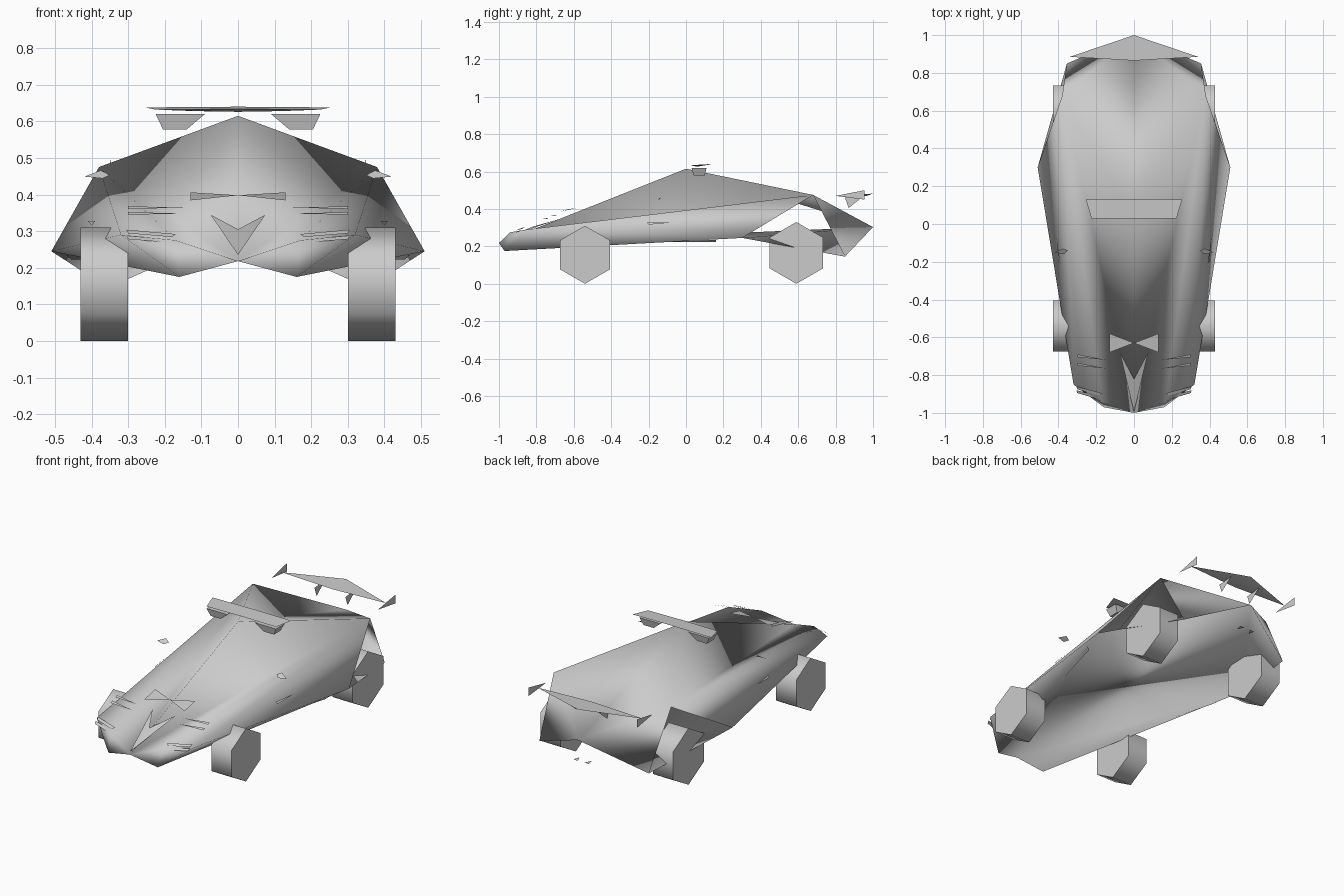
import bpy
import bmesh
from math import radians, pi
from mathutils import Matrix

if "Cube" in bpy.data.objects:
    bpy.data.objects.remove(bpy.data.objects["Cube"], do_unlink=True)

grey = bpy.data.materials.new("plain grey")
grey.use_nodes = True
colour = (0.6, 0.6, 0.6, 1)
grey.diffuse_color = colour
grey.node_tree.nodes["Principled BSDF"].inputs["Base Color"].default_value = colour


def finish(name, bm, angle):
    """Turn a bmesh into a smooth shaded object, sharp above the angle."""
    bmesh.ops.recalc_face_normals(bm, faces=bm.faces)
    mesh = bpy.data.meshes.new(name)
    bm.to_mesh(mesh)
    bm.free()
    mesh.materials.append(grey)
    for polygon in mesh.polygons:
        polygon.use_smooth = True
    mesh.set_sharp_from_angle(angle=radians(angle))
    obj = bpy.data.objects.new(name, mesh)
    bpy.context.collection.objects.link(obj)
    return obj


def mirrored(name, points, faces, angle=60):
    """Build the left half from named points, then weld on its reflection."""
    bm = bmesh.new()
    for side in (1, -1):
        verts = {k: bm.verts.new((x * side, y, z)) for k, (x, y, z) in points.items()}
        for face in faces:
            order = face if side == 1 else face[::-1]
            bm.faces.new([verts[k] for k in order])
    bmesh.ops.remove_doubles(bm, verts=bm.verts, dist=0.0005)
    return finish(name, bm, angle)


def sheet(name, *points):
    """One flat panel and its reflection."""
    keys = "abcdefgh"[:len(points)]
    return mirrored(name, dict(zip(keys, points)), [keys])


def wheel(name, x, y, radius, width):
    """Six sided wheel standing on a corner."""
    bm = bmesh.new()
    turn = Matrix.Rotation(pi / 2, 4, 'Y')
    spot = Matrix.Translation((x, y, radius))
    bmesh.ops.create_cone(bm, cap_ends=True, segments=6, radius1=radius,
                          radius2=radius, depth=width, matrix=spot @ turn)
    low = min(v.co.z for v in bm.verts)
    if low > 0.005:
        bmesh.ops.rotate(bm, verts=bm.verts, cent=(x, y, radius),
                         matrix=Matrix.Rotation(pi / 6, 3, 'X'))
    return finish(name, bm, 65)


# Faceted body shell with floor, open at the rear arches
body = {
    "A": (0, 0, 0.615),          # roof peak
    "S": (0.38, 0.68, 0.475),    # rear shoulder
    "N": (0, -1, 0.218),         # nose tip
    "E": (0.17, -0.94, 0.275),   # nose brow
    "C": (0.32, -0.85, 0.29),    # front corner
    "L": (0.16, -0.97, 0.175),   # front lip
    "W": (0.51, 0.3, 0.245),     # widest point
    "R": (0, 1, 0.303),          # tail point
    "K": (0.355, 0.85, 0.145),   # rear lower corner
}
mirrored("body_shell", body,
         ["ANS", "NES", "ECS", "NLE", "LCE", "CLW", "CWS",
          "ASR", "SKR", "NWL", "NRW", "RKW"], 180)

# Wheels
for label, side in (("left", 1), ("right", -1)):
    wheel("front_wheel_" + label, side * 0.365, -0.54, 0.155, 0.13)
    wheel("rear_wheel_" + label, side * 0.365, 0.59, 0.165, 0.13)

# Rear wing with supports and end plates
wing = {"a": (0, 1, 0.482), "b": (0.34, 0.885, 0.475),
        "c": (0, 0.865, 0.475), "d": (0, 0.96, 0.468)}
mirrored("rear_wing", wing, ["abc", "abd", "bcd"])
sheet("wing_end_plate", (0.345, 0.8, 0.47), (0.35, 0.955, 0.5), (0.35, 0.955, 0.45))
sheet("wing_support", (0.1, 0.85, 0.46), (0.1, 0.95, 0.47), (0.1, 0.87, 0.405))

# Roof light bar and its pods
bar = {"a": (0, 0.03, 0.634), "b": (0.225, 0.03, 0.632), "c": (0.255, 0.13, 0.638),
       "d": (0, 0.13, 0.64), "e": (0, 0.06, 0.626), "f": (0.12, 0.06, 0.628)}
mirrored("light_bar", bar, ["abcd", "abfe", "bcf", "cdef"])
pod = {"a": (0.09, 0.03, 0.62), "b": (0.225, 0.03, 0.62),
       "c": (0.225, 0.11, 0.62), "d": (0.09, 0.11, 0.62),
       "e": (0.14, 0.04, 0.578), "f": (0.205, 0.04, 0.578),
       "g": (0.205, 0.1, 0.578), "h": (0.14, 0.1, 0.578)}
mirrored("light_pod", pod, ["abcd", "efgh", "abfe", "bcgf", "cdhg", "daeh"])

# Bow shaped hood trim and nose panel
sheet("hood_bow", (0, -0.63, 0.398), (0.13, -0.58, 0.406), (0.13, -0.68, 0.384))
sheet("nose_panel", (0, -0.82, 0.305), (0.075, -0.68, 0.345), (0, -0.995, 0.235))

# Hood slats
for step in (0, 1):
    y, z = -0.69 - step * 0.045, 0.368 - step * 0.016
    sheet("hood_slat", (0.145, y - 0.03, z - 0.004), (0.3, y, z),
          (0.3, y - 0.015, z - 0.007))

# Headlights in two narrow strips
for step in (0, 1):
    y, z = -0.86 - step * 0.02, 0.304 - step * 0.016
    sheet("headlight", (0.17, y - 0.035, z - 0.012), (0.305, y, z),
          (0.3, y - 0.015, z - 0.01), (0.18, y - 0.05, z - 0.02))

# Door mirrors, sill strips and door slits
sheet("door_mirror", (0.35, -0.14, 0.453), (0.375, -0.13, 0.466), (0.42, -0.15, 0.449),
      (0.37, -0.16, 0.444))
sheet("sill_strip", (0.37, -0.2, 0.235), (0.47, 0.16, 0.235),
      (0.455, 0.16, 0.222), (0.355, -0.2, 0.222))
sheet("door_slit", (0.39, -0.21, 0.328), (0.41, -0.07, 0.328), (0.4, -0.2, 0.316))

# Tail pipes
sheet("tail_pipe", (0.02, 0.97, 0.165), (0.05, 0.97, 0.165), (0.04, 0.93, 0.165))
